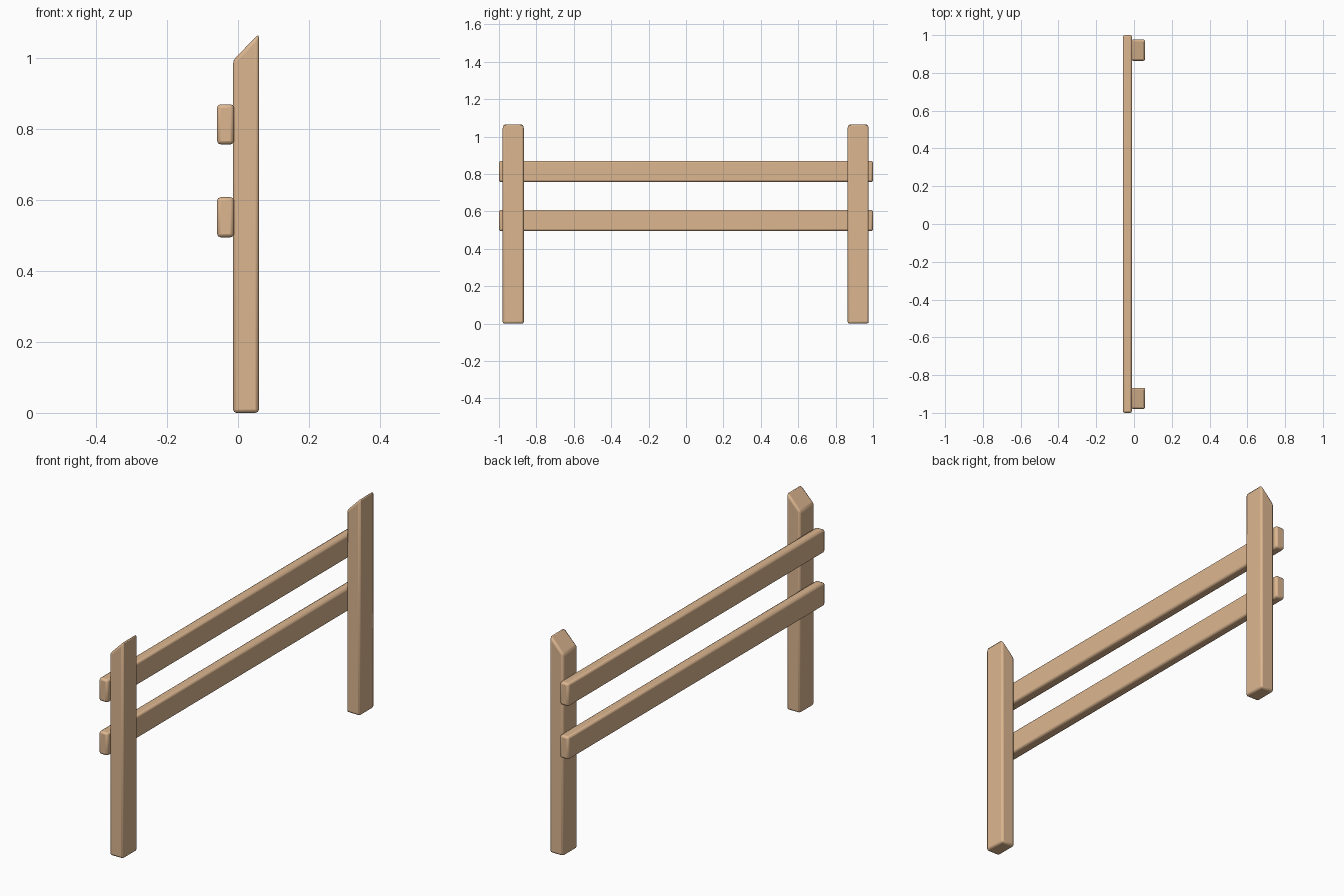
import bpy, bmesh

if "Cube" in bpy.data.objects:
    bpy.data.objects.remove(bpy.data.objects["Cube"])

wood = bpy.data.materials.new("wood")
wood.diffuse_color = (0.72, 0.47, 0.28, 1)
wood.use_nodes = True
wood.node_tree.nodes["Principled BSDF"].inputs["Base Color"].default_value = wood.diffuse_color


def beam(name, profile, y0, y1, bevel=0.01):
    """Extrude an x-z profile along y and round its edges."""
    bm = bmesh.new()
    face = bm.faces.new([bm.verts.new((x, y0, z)) for x, z in profile])
    ext = bmesh.ops.extrude_face_region(bm, geom=[face])
    moved = [v for v in ext["geom"] if isinstance(v, bmesh.types.BMVert)]
    bmesh.ops.translate(bm, verts=moved, vec=(0, y1 - y0, 0))
    bmesh.ops.recalc_face_normals(bm, faces=bm.faces)
    mesh = bpy.data.meshes.new(name)
    bm.to_mesh(mesh)
    bm.free()
    mesh.materials.append(wood)
    ob = bpy.data.objects.new(name, mesh)
    bpy.context.collection.objects.link(ob)
    mod = ob.modifiers.new("rounded edges", "BEVEL")
    mod.width = bevel
    mod.segments = 2
    mod.limit_method = "ANGLE"
    bpy.ops.object.select_all(action="DESELECT")
    bpy.context.view_layer.objects.active = ob
    ob.select_set(True)
    bpy.ops.object.shade_smooth_by_angle()
    return ob


# Posts with slanted tops
post = [(-0.014, 0), (0.059, 0), (0.059, 1.069), (-0.014, 0.994)]
beam("post_front", post, -0.98, -0.867)
beam("post_back", post, 0.864, 0.977)

# Horizontal rails fixed to the left side of the posts
for name, z0 in (("rail_lower", 0.495), ("rail_upper", 0.757)):
    z1 = z0 + 0.113
    rail = [(-0.059, z0), (-0.011, z0), (-0.011, z1), (-0.059, z1)]
    beam(name, rail, -1, 1)
